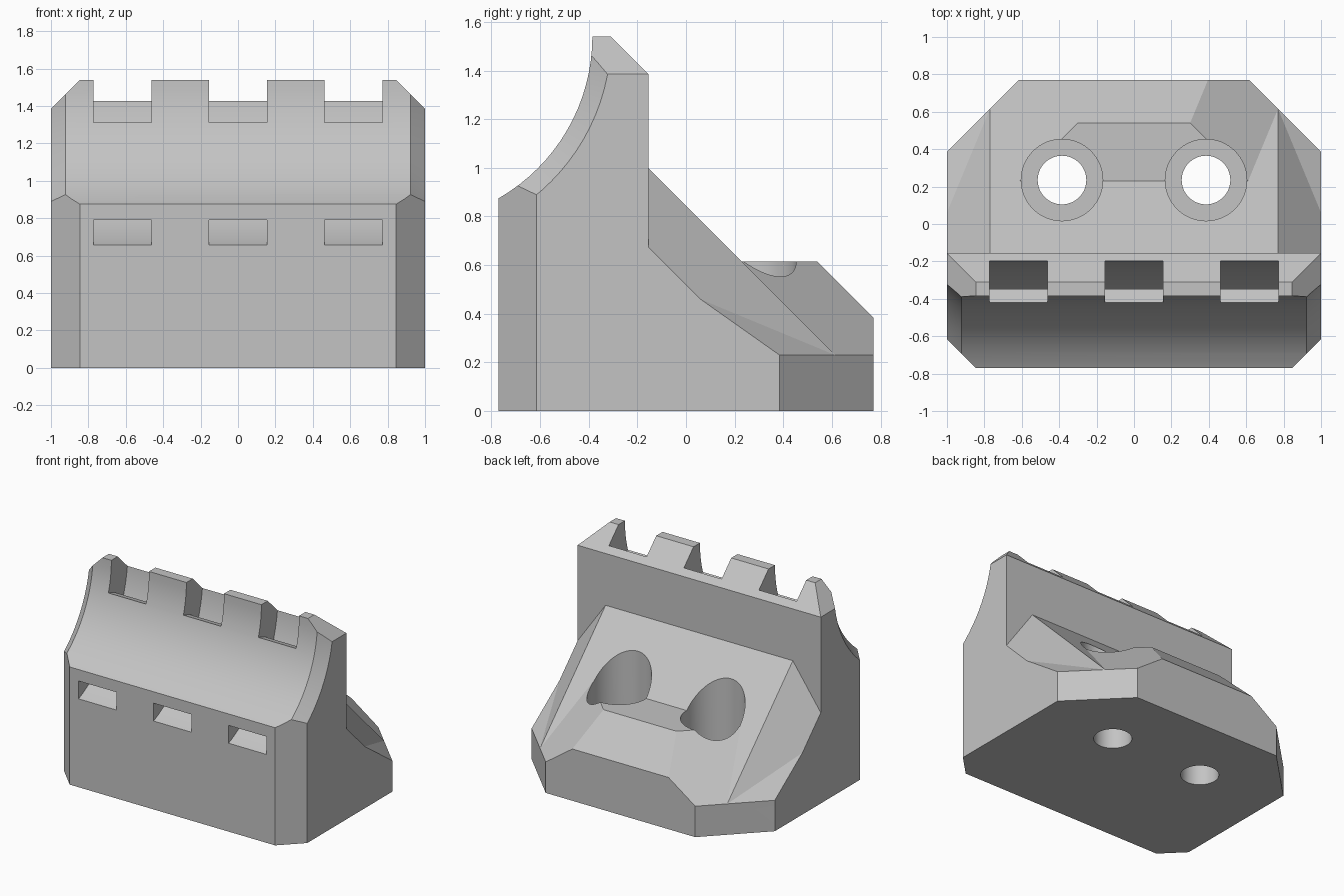
import bpy, bmesh
from math import radians, sin, cos, sqrt, pi
from mathutils import Vector

if "Cube" in bpy.data.objects:
    bpy.data.objects.remove(bpy.data.objects["Cube"], do_unlink=True)

R2 = sqrt(2)
ARC_Y, ARC_Z, ARC_R = -1.152, 1.54, 0.767   # axis of the concave front


def to_object(name, bm):
    bmesh.ops.recalc_face_normals(bm, faces=bm.faces)
    mesh = bpy.data.meshes.new(name)
    bm.to_mesh(mesh)
    bm.free()
    obj = bpy.data.objects.new(name, mesh)
    bpy.context.collection.objects.link(obj)
    return obj


def clipped_box(name, lo, hi, planes):
    """Box cut by planes (normal, d), keeping normal . p <= d."""
    bm = bmesh.new()
    bmesh.ops.create_cube(bm, size=1)
    for v in bm.verts:
        v.co = Vector([lo[i] if v.co[i] < 0 else hi[i] for i in range(3)])
    for normal, d in planes:
        n = Vector(normal)
        bmesh.ops.bisect_plane(bm, geom=bm.verts[:] + bm.edges[:] + bm.faces[:], dist=1e-5,
                               plane_co=n * d / n.length_squared, plane_no=n, clear_outer=True)
        open_edges = [e for e in bm.edges if e.is_boundary]
        if open_edges:
            bmesh.ops.holes_fill(bm, edges=open_edges, sides=0)
    return to_object(name, bm)


def loft_x(name, sections):
    """Solid through matching outlines [(x, [(y, z), ...]), ...]."""
    bm = bmesh.new()
    rings = [[bm.verts.new((x, y, z)) for y, z in pts] for x, pts in sections]
    for a, b in zip(rings, rings[1:]):
        for i in range(len(a)):
            bm.faces.new((a[i - 1], a[i], b[i], b[i - 1]))
    bm.faces.new(rings[0])
    bm.faces.new(rings[-1])
    return to_object(name, bm)


def arc(r, start, end, steps):
    angles = [radians(start + (end - start) * i / steps) for i in range(steps + 1)]
    return [(ARC_Y + r * cos(a), ARC_Z + r * sin(a)) for a in angles]


def cylinder(name, x, y, z0, z1, r):
    bm = bmesh.new()
    bmesh.ops.create_cone(bm, cap_ends=True, segments=64, radius1=r, radius2=r, depth=z1 - z0)
    bmesh.ops.translate(bm, verts=bm.verts, vec=(x, y, (z0 + z1) / 2))
    return to_object(name, bm)


def combine(base, tool, operation):
    tool.hide_render = True
    mod = base.modifiers.new(operation, "BOOLEAN")
    mod.operation, mod.solver, mod.object = operation, "EXACT", tool
    bpy.context.view_layer.objects.active = base
    bpy.ops.object.modifier_apply(modifier=mod.name)
    bpy.data.objects.remove(tool, do_unlink=True)


# Upright wall with chamfered front corners and top edges
body = clipped_box("bracket_body", (-1, -0.77, 0), (1, -0.155, 1.54), [
    ((1, -1, 0), 1.615), ((-1, -1, 0), 1.615),
    ((1, 0, 1), 2.385), ((-1, 0, 1), 2.385), ((0, 1, 1), 1.23)])

# Sloped buttress behind the wall
corners = [((1, 1, 0), 1.385), ((-1, 1, 0), 1.385)]
buttress = clipped_box("buttress", (-1, -0.3, 0), (1, 0.77, 1.2), [
    ((0, 1, 1), 0.845), ((R2, 1, 1), 1.934), ((-R2, 1, 1), 1.934)] + corners)
combine(body, buttress, "UNION")

# Low foot with bevelled back edges
foot = clipped_box("foot", (-1, -0.3, 0), (1, 0.77, 0.615), [
    ((0, 1, 1), 1.155), ((1, 1, R2), 1.71), ((-1, 1, R2), 1.71)] + corners)
combine(body, foot, "UNION")

# Concave front, widening to a bevel at both ends
sections = [(x, arc(ARC_R + grow, 0, 356.25, 95))
            for x, grow in ((-1.1, 0.177), (-0.923, 0), (0.923, 0), (1.1, 0.177))]
combine(body, loft_x("front_hollow", sections), "DIFFERENCE")

# Curved strap channels from the top notches to the front windows
outline = (arc(0.962, 20, -76, 50) + arc(0.842, -76, -17.4, 32) + arc(0.70, -17.4, 20, 16))
for x in (-0.617, 0, 0.617):
    combine(body, loft_x("strap_channel", [(x - 0.155, outline), (x + 0.155, outline)]), "DIFFERENCE")

# Counterbored screw holes
for x in (-0.385, 0.385):
    combine(body, cylinder("counterbore", x, 0.235, 0.23, 1.3, 0.218), "DIFFERENCE")
    combine(body, cylinder("screw_hole", x, 0.235, -0.1, 0.4, 0.13), "DIFFERENCE")

# Grey plastic
grey = bpy.data.materials.new("grey_plastic")
grey.use_nodes = True
colour = (0.55, 0.55, 0.55, 1)
grey.diffuse_color = colour
grey.node_tree.nodes["Principled BSDF"].inputs["Base Color"].default_value = colour
body.data.materials.clear()
body.data.materials.append(grey)
for face in body.data.polygons:
    face.material_index = 0

bpy.ops.object.select_all(action="DESELECT")
body.select_set(True)
bpy.context.view_layer.objects.active = body
bpy.ops.object.shade_smooth_by_angle(angle=radians(12))
